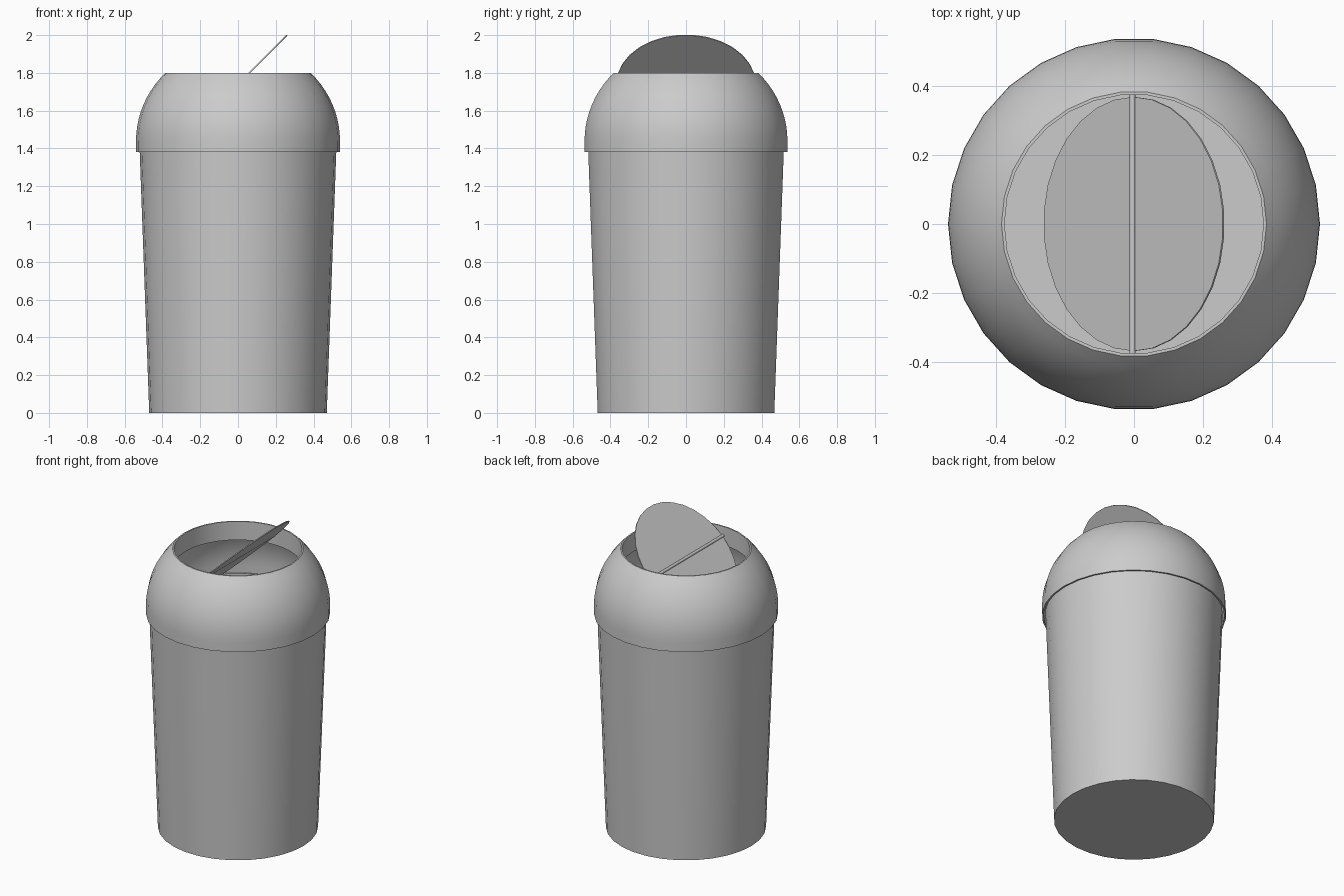
import bpy, bmesh, math
from mathutils import Matrix

if "Cube" in bpy.data.objects:
    bpy.data.objects.remove(bpy.data.objects["Cube"])

SIDES = 30


def finish(bm, name):
    bmesh.ops.recalc_face_normals(bm, faces=bm.faces)
    me = bpy.data.meshes.new(name)
    bm.to_mesh(me)
    bm.free()
    ob = bpy.data.objects.new(name, me)
    bpy.context.collection.objects.link(ob)
    bpy.ops.object.select_all(action='DESELECT')
    ob.select_set(True)
    bpy.context.view_layer.objects.active = ob
    bpy.ops.object.shade_smooth_by_angle(angle=math.radians(35))
    return ob


def lathe(name, profile, closed):
    """Revolve (radius, z) points about z; open profiles get their ends capped."""
    bm = bmesh.new()
    rings = []
    for r, z in profile:
        rings.append([bm.verts.new((r * math.cos(2 * math.pi * i / SIDES),
                                    r * math.sin(2 * math.pi * i / SIDES), z))
                      for i in range(SIDES)])
    pairs = list(zip(rings, rings[1:]))
    if closed:
        pairs.append((rings[-1], rings[0]))
    else:
        bm.faces.new(rings[0])
        bm.faces.new(rings[-1])
    for a, b in pairs:
        for i in range(SIDES):
            j = (i + 1) % SIDES
            bm.faces.new((a[i], a[j], b[j], b[i]))
    return finish(bm, name)


def cylinder(name, radius, depth, matrix, sides):
    bm = bmesh.new()
    bmesh.ops.create_cone(bm, cap_ends=True, segments=sides, radius1=radius,
                          radius2=radius, depth=depth, matrix=matrix)
    return finish(bm, name)


# Tapered hollow bin with a closed floor
lathe("bin_body", [(0.47, 0), (0.521, 1.40), (0.511, 1.40), (0.46, 0.012)], False)


# Domed lid shell with an inner collar around the opening
def dome(a, b, top, steps=10):
    end = math.asin((top - 1.44) / b)
    return [(a * math.cos(end * i / steps), 1.44 + b * math.sin(end * i / steps))
            for i in range(steps + 1)]


outer = dome(0.54, 0.513, 1.80)
inner = dome(0.53, 0.503, 1.785)
lathe("lid_dome", [(0.54, 1.38)] + outer + [(0.376, 1.80), (0.376, 1.68), (0.383, 1.68)]
      + inner[::-1] + [(0.53, 1.38)], True)

# Swinging flap, tilted open about the y axis
tilt = Matrix.Translation((0, 0, 1.74)) @ Matrix.Rotation(math.radians(-45), 4, 'Y')
cylinder("swing_flap", 0.369, 0.006, tilt, SIDES)

# Pivot rod spanning the collar
cylinder("pivot_rod", 0.009, 0.75, Matrix.Translation((-0.004, 0, 1.742))
         @ Matrix.Rotation(math.pi / 2, 4, 'X'), 12)
